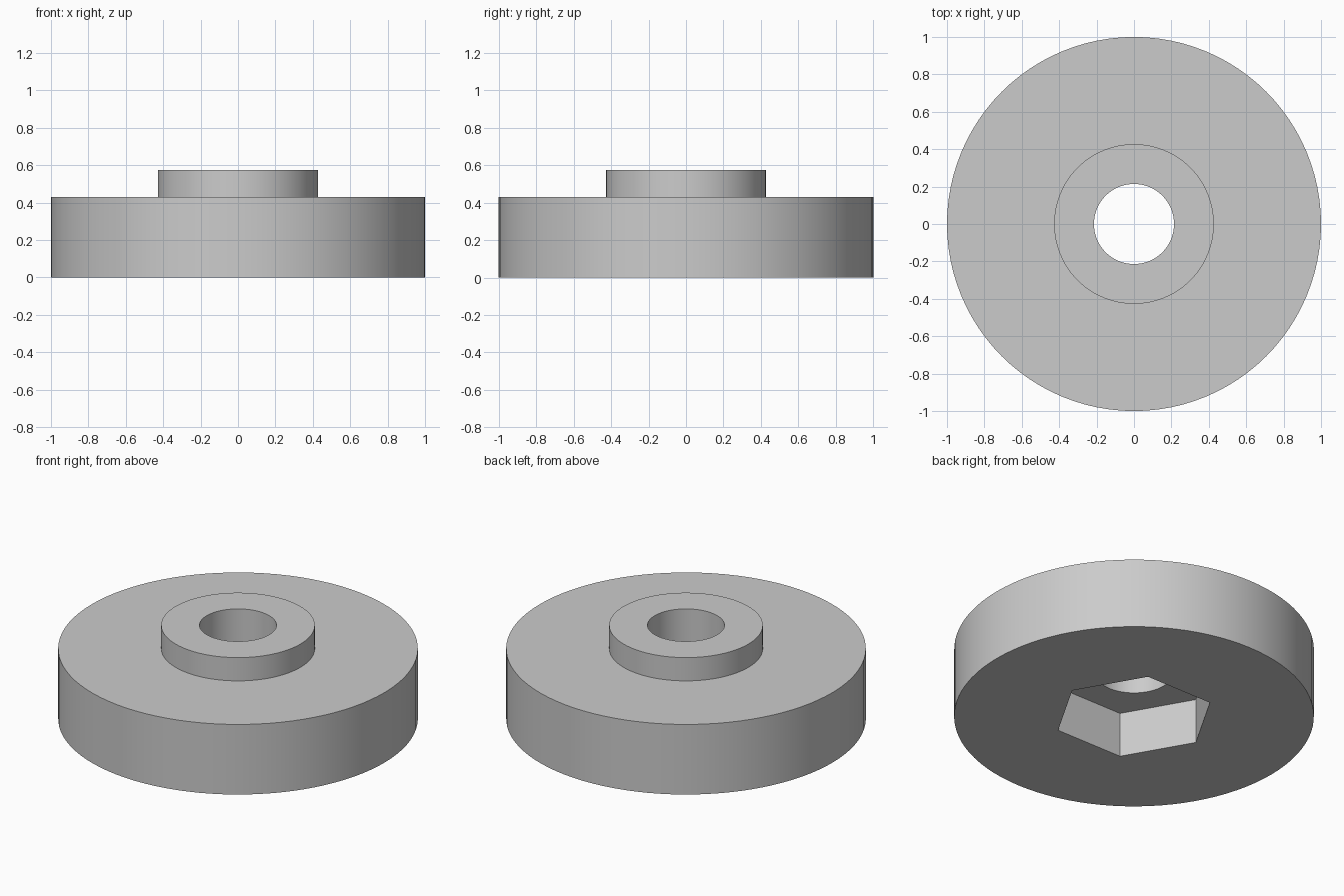
import bpy, bmesh, math

cube = bpy.data.objects.get("Cube")
if cube:
    bpy.data.objects.remove(cube, do_unlink=True)

SEGMENTS = 96  # multiple of six, so the hexagon's corners fall on vertices

# Grey material
grey = bpy.data.materials.new("light grey")
grey.use_nodes = True
colour = (0.6, 0.6, 0.6, 1.0)
grey.diffuse_color = colour
grey.node_tree.nodes["Principled BSDF"].inputs["Base Color"].default_value = colour


def circle(angle):
    return 1.0


def hexagon(angle):
    """Distance to the side of a unit hexagon with corners on the x axis."""
    sector = math.pi / 3
    return math.cos(sector / 2) / math.cos(angle % sector - sector / 2)


# Closed cross-section: radius, height, outline
BORE, POCKET, BOSS, RIM = 0.214, 0.449, 0.427, 1.0
POCKET_TOP, DISC_TOP, BOSS_TOP = 0.275, 0.43, 0.573
profile = [
    (POCKET, 0, hexagon),
    (RIM, 0, circle),
    (RIM, DISC_TOP, circle),
    (BOSS, DISC_TOP, circle),
    (BOSS, BOSS_TOP, circle),
    (BORE, BOSS_TOP, circle),
    (BORE, POCKET_TOP, circle),
    (POCKET, POCKET_TOP, hexagon),
]

# Disc with boss, through bore and hexagonal nut pocket underneath
bm = bmesh.new()
angles = [2 * math.pi * i / SEGMENTS for i in range(SEGMENTS)]
rings = [
    [bm.verts.new((r * shape(a) * math.cos(a), r * shape(a) * math.sin(a), z)) for a in angles]
    for r, z, shape in profile
]
for k, ring in enumerate(rings):
    above = rings[(k + 1) % len(rings)]
    for i in range(SEGMENTS):
        j = (i + 1) % SEGMENTS
        bm.faces.new((ring[i], ring[j], above[j], above[i]))
bmesh.ops.recalc_face_normals(bm, faces=bm.faces)

mesh = bpy.data.meshes.new("flanged_disc")
bm.to_mesh(mesh)
bm.free()
mesh.materials.append(grey)
disc = bpy.data.objects.new("flanged_disc", mesh)
bpy.context.collection.objects.link(disc)

# Smooth round walls, crisp corners
bpy.ops.object.select_all(action="DESELECT")
disc.select_set(True)
bpy.context.view_layer.objects.active = disc
bpy.ops.object.shade_smooth_by_angle(angle=math.radians(30))
